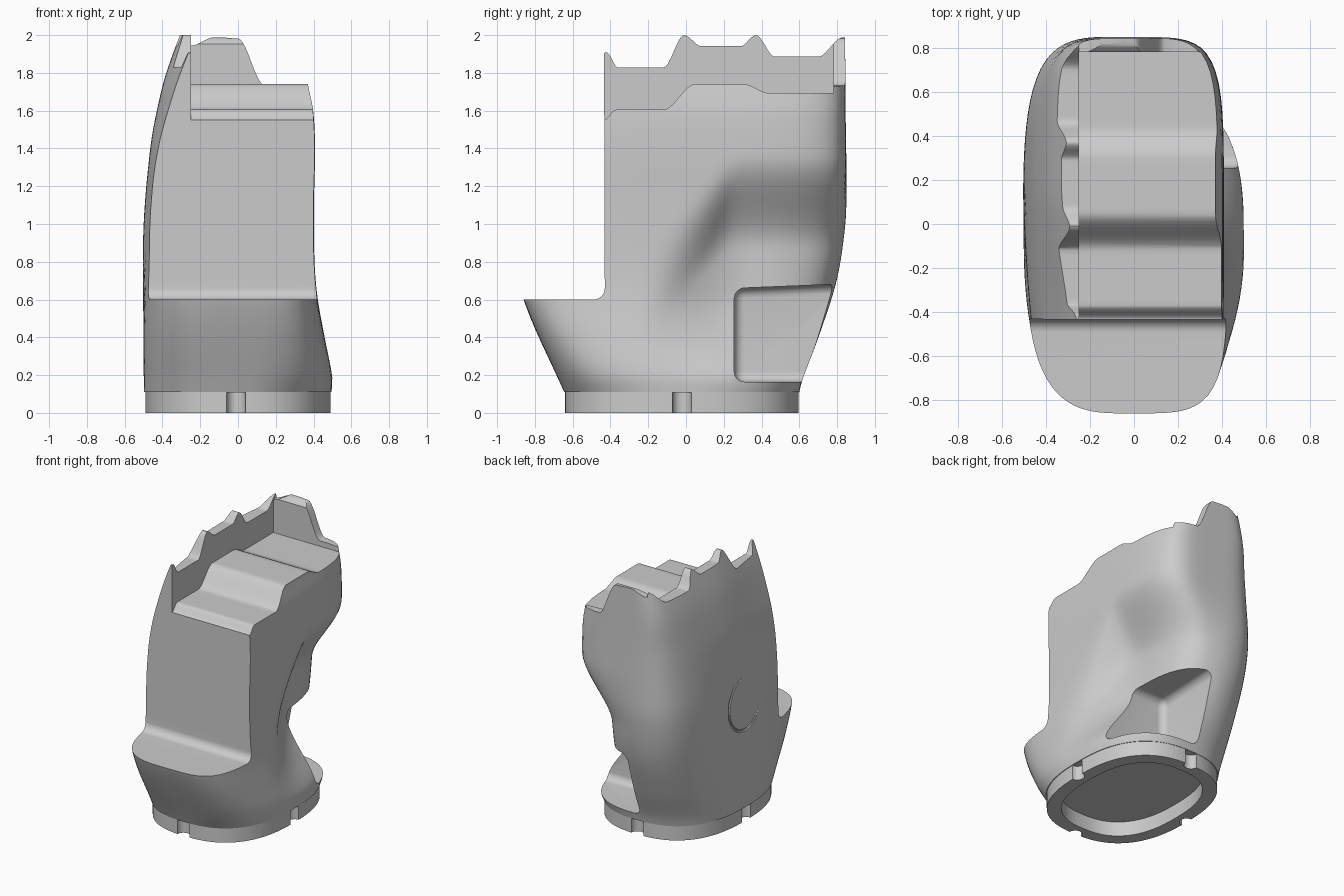
import bpy, bmesh, math
from mathutils import Vector

if "Cube" in bpy.data.objects:
    bpy.data.objects.remove(bpy.data.objects["Cube"])

grey = bpy.data.materials.new("matte grey")
grey.use_nodes = True
grey.diffuse_color = (0.6, 0.6, 0.6, 1)
grey.node_tree.nodes["Principled BSDF"].inputs["Base Color"].default_value = (0.6, 0.6, 0.6, 1)


def smooth(a, b, t):
    t = min(max((t - a) / (b - a), 0), 1)
    return t * t * (3 - 2 * t)


def spline(keys, t):
    """Smooth curve through (t, value) keys."""
    for i in range(len(keys) - 1):
        if t <= keys[i + 1][0] or i == len(keys) - 2:
            break
    def slope(k):
        a, b = keys[max(k - 1, 0)], keys[min(k + 1, len(keys) - 1)]
        return (b[1] - a[1]) / (b[0] - a[0])
    (t0, v0), (t1, v1) = keys[i], keys[i + 1]
    h = t1 - t0
    s = (t - t0) / h
    return (v0 * (1 + 2 * s) * (1 - s) ** 2 + slope(i) * h * s * (1 - s) ** 2
            + v1 * s * s * (3 - 2 * s) + slope(i + 1) * h * s * s * (s - 1))


def eased(keys, steps=10):
    """Profile that levels out at every key."""
    pts = []
    for (a, u), (b, v) in zip(keys, keys[1:]):
        pts += [(a + (b - a) * k / steps, u + (v - u) * smooth(0, 1, k / steps)) for k in range(steps)]
    return pts + [keys[-1]]


def finish(name, bm, helper=False):
    bmesh.ops.recalc_face_normals(bm, faces=bm.faces)
    mesh = bpy.data.meshes.new(name)
    bm.to_mesh(mesh)
    bm.free()
    mesh.materials.append(grey)
    ob = bpy.data.objects.new(name, mesh)
    bpy.context.collection.objects.link(ob)
    ob.hide_render = helper
    return ob


def prism(name, pts, axis, lo, hi):
    """Extrude an outline along x or y as a hidden cutter."""
    bm = bmesh.new()
    place = (lambda p, d: (d, p[0], p[1])) if axis == "x" else (lambda p, d: (p[0], d, p[1]))
    face = bm.faces.new([bm.verts.new(place(p, lo)) for p in pts])
    ext = bmesh.ops.extrude_face_region(bm, geom=[face])
    shift = Vector(place((0, 0), hi - lo))
    bmesh.ops.translate(bm, vec=shift, verts=[g for g in ext["geom"] if isinstance(g, bmesh.types.BMVert)])
    return finish(name, bm, True)


def cut(ob, cutters):
    bpy.context.view_layer.objects.active = ob
    for c in cutters:
        m = ob.modifiers.new("cut", "BOOLEAN")
        m.operation, m.solver, m.object = "DIFFERENCE", "EXACT", c
        bpy.ops.object.modifier_apply(modifier=m.name)
        bpy.data.objects.remove(c)


def shade(ob, angle):
    bpy.ops.object.select_all(action="DESELECT")
    ob.select_set(True)
    bpy.context.view_layer.objects.active = ob
    bpy.ops.object.shade_smooth_by_angle(angle=math.radians(angle))


def oval(x0, x1, y0, y1, n_left, n_right, z, count=112):
    """Rounded section whose corners may differ in squareness on each side."""
    ring = []
    for k in range(count):
        a = 2 * math.pi * k / count
        c, s = math.cos(a), math.sin(a)
        n = n_left if c < 0 else n_right
        r = (abs(c) ** n + abs(s) ** n) ** (-1 / n)
        ring.append(Vector(((x0 + x1) / 2 + (x1 - x0) / 2 * r * c, (y0 + y1) / 2 + (y1 - y0) / 2 * r * s, z)))
    return ring


def loft(name, rings, closed=False):
    bm = bmesh.new()
    rows = [[bm.verts.new(p) for p in ring] for ring in rings]
    pairs = list(zip(rows, rows[1:])) + ([(rows[-1], rows[0])] if closed else [])
    for a, b in pairs:
        for k in range(len(a)):
            j = (k + 1) % len(a)
            bm.faces.new((a[k], a[j], b[j], b[k]))
    if not closed:
        bm.faces.new(rows[0])
        bm.faces.new(rows[-1])
    return finish(name, bm)


# Body outline: limits and squareness of each cross-section by height
plus_x = [(0.11, 0.495), (0.2, 0.5), (0.4, 0.46), (0.6, 0.423), (0.8, 0.405), (1.1, 0.402), (1.4, 0.408), (1.6, 0.398), (1.74, 0.37), (2.06, 0.32)]
minus_x = [(0.11, -0.498), (0.6, -0.503), (1.0, -0.5), (1.4, -0.465), (1.6, -0.43), (1.8, -0.38), (2.06, -0.285)]
front_y = [(0.11, -0.645), (0.6, -0.86), (0.8, -0.88), (1.2, -0.88), (2.06, -0.86)]
back_y = [(0.11, 0.6), (0.17, 0.615), (0.4, 0.705), (0.7, 0.8), (1.0, 0.845), (1.2, 0.85), (1.6, 0.845), (2.06, 0.842)]
minus_square = [(0.11, 2.5), (0.6, 3.2), (1.0, 3.8), (1.5, 4.2), (1.85, 6.0), (2.06, 7.0)]
plus_square = [(0.11, 2.5), (0.6, 4.6), (1.2, 5.0), (2.06, 5.2)]


def sculpt(p):
    """Hollow the lower back corner under the overhang, and taper the wall to the front."""
    top = 1.36 if p.y > 0.25 else 0.88 + (p.y + 0.18) * 1.1
    w = smooth(0, 0.48, top - p.z) * smooth(0.12, 0.62, p.z) * smooth(-0.27, 0.4, p.y) * smooth(-0.2, 0.38, p.x)
    taper = 0.0
    if p.x < 0:
        taper = smooth(-0.2, 0.6, -p.y) * (0.03 * smooth(0.3, 0.9, p.z) + 0.06 * smooth(1.2, 1.95, p.z))
    return Vector((p.x - 0.2 * w + taper, p.y - 0.05 * w, p.z))


rings = []
for i in range(53):
    z = 0.11 + (2.06 - 0.11) * i / 52
    limits = [spline(k, z) for k in (minus_x, plus_x, front_y, back_y, minus_square, plus_square)]
    rings.append([sculpt(p) for p in oval(*limits, z)])
body = loft("body", rings)

# Cutters: front ledge, wall crest, stepped top, back crest
fillet = [(-0.49 + 0.06 * math.sin(a), 0.66 - 0.06 * math.cos(a)) for a in (math.pi / 2 * k / 8 for k in range(9))]
ledge = prism("ledge_cutter", [(-1.2, 0.6)] + fillet + [(-0.435, 2.3), (-1.2, 2.3)], "x", -1, 1)
crest = eased([(-0.5, 1.88), (-0.42, 1.908), (-0.36, 1.828), (-0.12, 1.828), (-0.01, 2.0), (0.08, 1.942),
               (0.29, 1.942), (0.37, 2.0), (0.47, 1.886), (0.7, 1.886), (0.83, 1.988), (1.0, 1.988)])
wall_crest = prism("wall_cutter", crest + [(1.0, 2.3), (-0.5, 2.3)], "x", -1, 1)
steps = [(-0.5, 1.5), (-0.44, 1.545)] + eased([(-0.435, 1.55), (-0.37, 1.605), (-0.12, 1.605), (0.05, 1.742),
                                              (0.3, 1.742), (0.44, 1.693), (0.78, 1.693)])
stepped_top = prism("top_cutter", steps + [(0.78, 2.3), (-0.5, 2.3)], "x", -0.25, 0.8)
hump = eased([(-0.249, 1.945), (-0.12, 1.99), (0.0, 1.982), (0.14, 1.735), (0.8, 1.693)])
back_crest = prism("back_cutter", hump + [(0.8, 2.3), (-0.249, 2.3)], "y", 0.779, 1.1)

# Rounded pocket in the back corner, with a ceiling that climbs outwards
bm = bmesh.new()
bmesh.ops.create_cube(bm, size=1)
for v in bm.verts:
    v.co = Vector((0.45, 0.73, 0.412)) + Vector((v.co.x, v.co.y * 0.95, v.co.z * 0.495))
    if v.co.z > 0.4:
        v.co.z += (v.co.y - 0.255) * 0.04
bmesh.ops.bevel(bm, geom=bm.edges[:], offset=0.055, segments=6, profile=0.5, affect="EDGES")
pocket = finish("pocket_cutter", bm, True)

# Round groove on the flat side
bpy.ops.mesh.primitive_torus_add(major_radius=0.2, minor_radius=0.011, major_segments=64, minor_segments=8,
                                 location=(-0.5, 0.0, 0.9), rotation=(0, math.pi / 2, 0))
groove = bpy.context.object
groove.name = "round_groove_cutter"
cut(body, [ledge, wall_crest, stepped_top, back_crest, pocket, groove])
shade(body, 32)

# Base ring with four rounded notches, open underneath
outer = (-0.49, 0.49, -0.64, 0.597, 2.5, 2.5)
inner = (-0.395, 0.395, -0.545, 0.5, 2.5, 2.5)
base = loft("base_ring", [oval(*outer, 0), oval(*outer, 0.112), oval(*inner, 0.112), oval(*inner, 0)], closed=True)
notches = []
for x, y in ((-0.01, -0.64), (-0.01, 0.597), (-0.49, -0.022), (0.49, -0.022)):
    bpy.ops.mesh.primitive_cylinder_add(vertices=32, radius=0.05, depth=0.208, location=(x, y, 0.004))
    bpy.context.object.name = "notch_cutter"
    notches.append(bpy.context.object)
cut(base, notches)
shade(base, 32)
